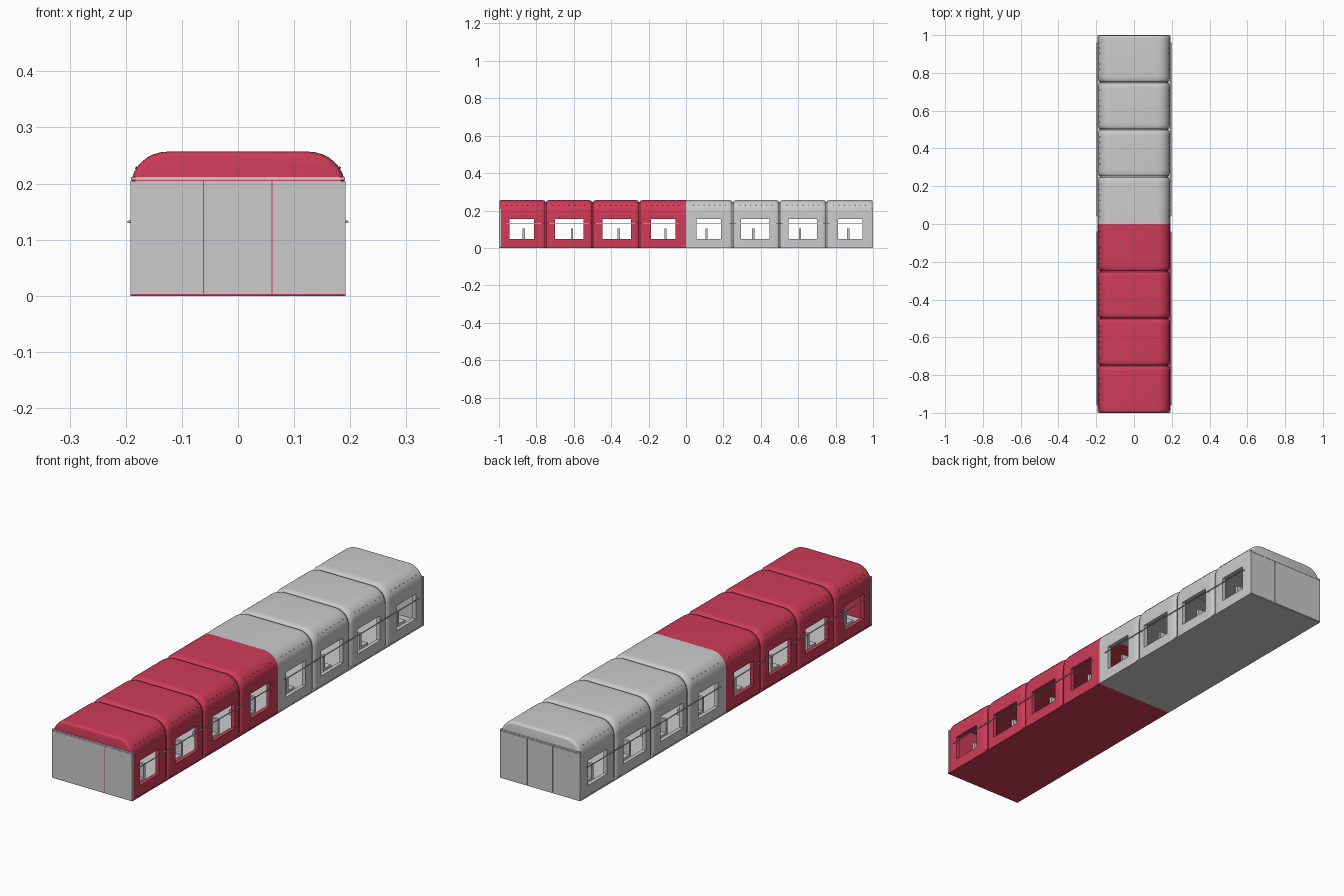
import bpy, bmesh, math
from mathutils import Matrix

if "Cube" in bpy.data.objects:
    bpy.data.objects.remove(bpy.data.objects["Cube"])

W, H = 0.191, 0.257          # half width and height
RX, RZ = 0.066, 0.062        # roof corner radii

red = bpy.data.materials.new("red_paint")
red.diffuse_color = (0.62, 0.045, 0.10, 1)
red.use_nodes = True
red.node_tree.nodes["Principled BSDF"].inputs["Base Color"].default_value = red.diffuse_color


def finish(name, bm, mat=None, smooth=False):
    bmesh.ops.recalc_face_normals(bm, faces=bm.faces)
    me = bpy.data.meshes.new(name)
    bm.to_mesh(me)
    bm.free()
    ob = bpy.data.objects.new(name, me)
    bpy.context.collection.objects.link(ob)
    if mat:
        me.materials.append(mat)
    if smooth:
        smooth_it(ob)
    return ob


def smooth_it(ob):
    bpy.ops.object.select_all(action='DESELECT')
    ob.select_set(True)
    bpy.context.view_layer.objects.active = ob
    bpy.ops.object.shade_smooth_by_angle(angle=math.radians(35))


def add_box(bm, x0, x1, y0, y1, z0, z1):
    m = Matrix.Translation(((x0 + x1) / 2, (y0 + y1) / 2, (z0 + z1) / 2))
    m = m @ Matrix.Diagonal((x1 - x0, y1 - y0, z1 - z0, 1))
    bmesh.ops.create_cube(bm, size=1, matrix=m)


def section(d, z0):
    """Rounded-roof cross-section, pulled in by d."""
    half = [(W, z0)]
    for i in range(9):
        a = math.pi / 2 * i / 8
        half.append((W - RX + RX * math.cos(a), H - RZ + RZ * math.sin(a)))
    sx, sz = (W - d) / W, (H - d) / H
    pts = [(x * sx, z if i == 0 else z * sz) for i, (x, z) in enumerate(half)]
    return pts + [(-x, z) for x, z in reversed(pts)]


def loft(stations, z0=0.0):
    """Solid through (y, inset) stations."""
    bm = bmesh.new()
    rings = [[bm.verts.new((x, y, z)) for x, z in section(d, z0)] for y, d in stations]
    n = len(rings[0])
    for a, b in zip(rings, rings[1:]):
        for i in range(n):
            j = (i + 1) % n
            bm.faces.new((a[i], a[j], b[j], b[i]))
    bm.faces.new(rings[0])
    bm.faces.new(list(reversed(rings[-1])))
    return bm


def cut(ob, cutters):
    for c in cutters:
        c.hide_render = True
        m = ob.modifiers.new("cut", 'BOOLEAN')
        m.operation, m.solver, m.object = 'DIFFERENCE', 'EXACT', c
    dg = bpy.context.evaluated_depsgraph_get()
    me = bpy.data.meshes.new_from_object(ob.evaluated_get(dg))
    ob.modifiers.clear()
    ob.data = me
    for c in cutters:
        bpy.data.objects.remove(c)
    smooth_it(ob)


def end_curve(y, direction, depth, inset, steps=5):
    """Stations rounding a module end over, from the tip inward."""
    out = []
    for i in range(steps + 1):
        a = math.pi / 2 * i / steps
        out.append((y + direction * depth * (1 - math.cos(a)), inset * (1 - math.sin(a))))
    return out


# Eight body modules with rounded ends, hollow inside, windows through both sides
for k in range(8):
    y0, y1 = -1 + k * 0.25, -0.75 + k * 0.25
    mat = red if k < 4 else None
    first, last = k == 0, k == 7
    if k == 4:
        left = [(0.0, 0.0)]
    elif first:
        left = end_curve(-0.998, 1, 0.018, 0.008)
    else:
        left = end_curve(y0 + 0.003, 1, 0.03, 0.01)
    if k == 3:
        right = [(0.0, 0.0)]
    elif last:
        right = end_curve(0.998, -1, 0.018, 0.008)
    else:
        right = end_curve(y1 - 0.003, -1, 0.03, 0.01)
    body = finish("body_module", loft(left + right[::-1]), mat)
    cavity = finish("cavity_cutter", loft([(-0.985 if first else y0 - 0.02, 0.017),
                                           (0.985 if last else y1 + 0.02, 0.017)], 0.02))
    s = 1 if k >= 4 else -1
    m = k - 4 if k >= 4 else 3 - k                  # module count from the middle
    w0, w1 = [(0.055, 0.188), (0.295, 0.447), (0.547, 0.70), (0.812, 0.945)][m]
    bm = bmesh.new()
    add_box(bm, -0.3, 0.3, min(s * w0, s * w1), max(s * w0, s * w1), 0.048, 0.156)
    cut(body, [cavity, finish("window_cutter", bm)])

    # Row of rivets along each roof edge
    bm = bmesh.new()
    for side in (-1, 1):
        for i in range(7):
            bmesh.ops.create_icosphere(bm, subdivisions=1, radius=0.0025,
                matrix=Matrix.Translation((side * 0.181, y0 + 0.04 + i * 0.17 / 6, 0.228)))
    finish("roof_rivets", bm, mat)

    # Pair of seats beside the aisle
    yc = s * [0.11, 0.36, 0.61, 0.868][m]
    bm = bmesh.new()
    for side in (-1, 1):
        xa, xb = sorted((side * 0.07, side * 0.16))
        add_box(bm, xa, xb, yc - 0.006, yc + 0.006, 0.02, 0.105)
        ya, yb = sorted((yc, yc + s * 0.05))
        add_box(bm, xa, xb, ya, yb, 0.02, 0.046)
    finish("seat_pair", bm)

# Recessed joints between modules
for k in (1, 2, 3, 5, 6, 7):
    y = -1 + k * 0.25
    joint = finish("joint_ring", loft([(y - 0.006, 0.0115), (y + 0.006, 0.0115)]),
                   red if k < 4 else None)
    cut(joint, [finish("cavity_cutter", loft([(y - 0.02, 0.0175), (y + 0.02, 0.0175)], 0.02))])

for s, mat in ((-1, red), (1, None)):
    # Base plate under each half
    bm = bmesh.new()
    ya, yb = sorted((0, s * 0.998))
    add_box(bm, -W - 0.001, W + 0.001, ya, yb, 0, 0.006)
    finish("base_plate", bm, mat)

    # Interior floor
    bm = bmesh.new()
    ya, yb = sorted((0, s * 0.984))
    add_box(bm, -0.172, 0.172, ya, yb, 0.016, 0.023)
    finish("cabin_floor", bm)

    # End wall: three panels and a header strip
    bm = bmesh.new()
    ya, yb = sorted((s * 0.988, s * 1.0))
    for xa, xb in ((-0.192, -0.062), (-0.061, 0.0595), (0.0615, 0.192)):
        add_box(bm, xa, xb, ya, yb, 0.003, 0.205)
    add_box(bm, -0.191, 0.191, ya, yb, 0.206, 0.212)
    finish("end_panels", bm)

    # Outside handrails with short brackets
    bm = bmesh.new()
    for side in (-1, 1):
        ya, yb = s * 0.04, s * 0.96
        rot = Matrix.Translation((side * 0.1955, (ya + yb) / 2, 0.132)) @ Matrix.Rotation(math.pi / 2, 4, 'X')
        bmesh.ops.create_cone(bm, cap_ends=True, segments=8, radius1=0.0022, radius2=0.0022,
                              depth=0.92, matrix=rot)
        for y in (0.045, 0.22, 0.28, 0.47, 0.53, 0.72, 0.78, 0.955):
            xa, xb = sorted((side * 0.18, side * 0.196))
            add_box(bm, xa, xb, s * y - 0.002, s * y + 0.002, 0.130, 0.134)
    finish("handrails", bm, None, True)
